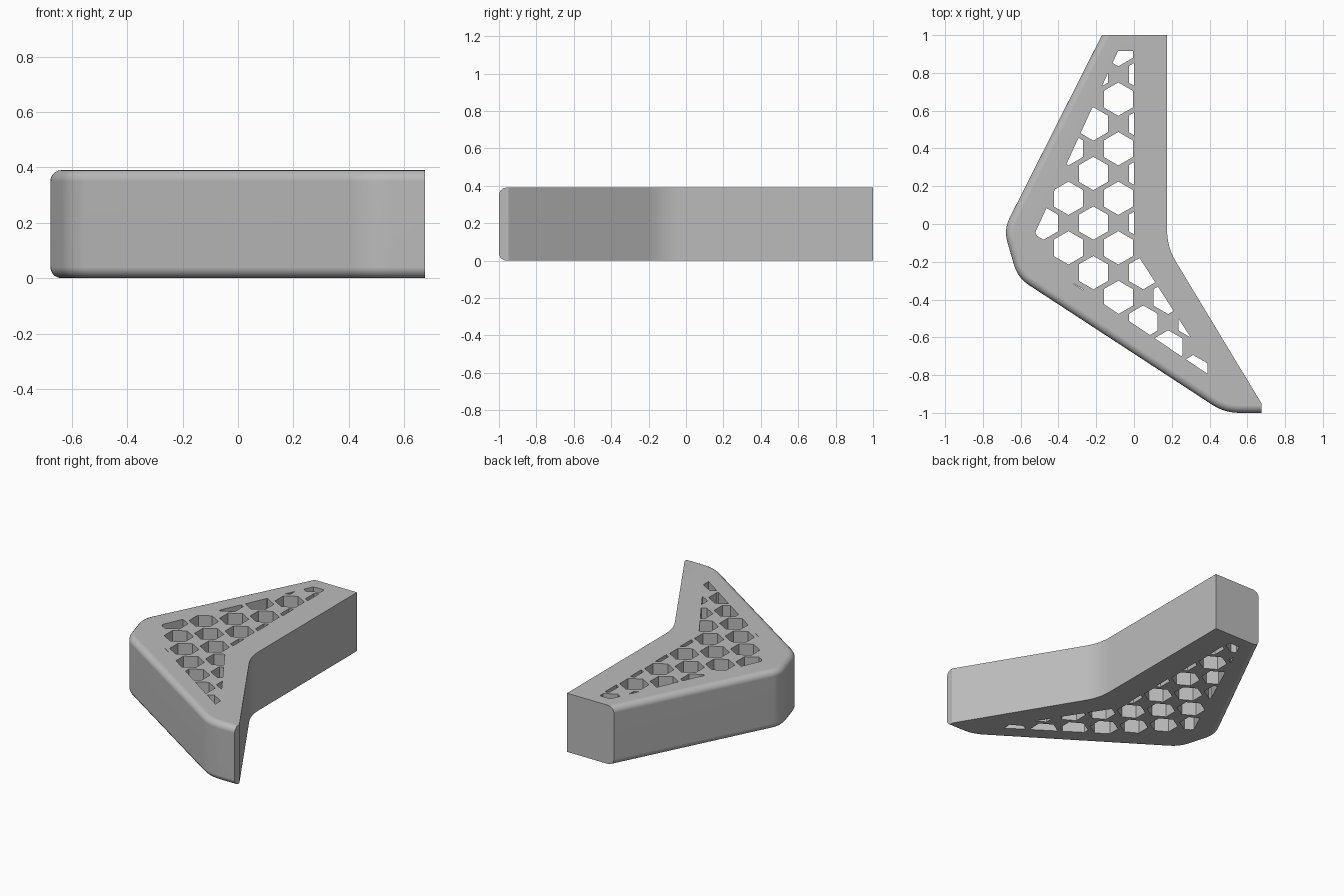
import bpy, bmesh, math
from mathutils import Vector

HEIGHT = 0.39
ROUND = 0.04

if "Cube" in bpy.data.objects:
    bpy.data.objects.remove(bpy.data.objects["Cube"])

grey = bpy.data.materials.new("plain grey")
grey.use_nodes = True
colour = (0.5, 0.5, 0.5, 1)
grey.diffuse_color = colour
grey.node_tree.nodes["Principled BSDF"].inputs["Base Color"].default_value = colour


def fillet(corners, steps=6):
    """Turn (x, y, setback) corners into an outline with rounded corners."""
    points = []
    for i, (x, y, setback) in enumerate(corners):
        c = Vector((x, y))
        if not setback:
            points.append(c)
            continue
        a = Vector(corners[i - 1][:2])
        b = Vector(corners[(i + 1) % len(corners)][:2])
        p = c + (a - c).normalized() * setback
        q = c + (b - c).normalized() * setback
        for k in range(steps + 1):
            t = k / steps
            points.append(p * (1 - t) ** 2 + c * 2 * t * (1 - t) + q * t * t)
    return points


def add_prism(bm, outline, z0, z1):
    base = bm.faces.new([bm.verts.new((p[0], p[1], z0)) for p in outline])
    top = bmesh.ops.extrude_face_region(bm, geom=[base])["geom"]
    bmesh.ops.translate(bm, vec=(0, 0, z1 - z0),
                        verts=[g for g in top if isinstance(g, bmesh.types.BMVert)])


def to_object(bm, name):
    bmesh.ops.recalc_face_normals(bm, faces=bm.faces)
    mesh = bpy.data.meshes.new(name)
    bm.to_mesh(mesh)
    bm.free()
    mesh.materials.append(grey)
    obj = bpy.data.objects.new(name, mesh)
    bpy.context.collection.objects.link(obj)
    return obj


def cut(obj, tool, operation):
    mod = obj.modifiers.new(operation.lower(), "BOOLEAN")
    mod.operation, mod.solver, mod.object = operation, "EXACT", tool
    bpy.context.view_layer.objects.active = obj
    bpy.ops.object.modifier_apply(modifier=mod.name)
    bpy.data.objects.remove(tool)


# Bent body
outline = fillet([
    (-0.17, 1, 0), (-0.69, -0.03, 0.07), (-0.615, -0.285, 0.07), (0.48, -1, 0.08),
    (0.675, -1, 0), (0.675, -0.95, 0), (0.175, -0.122, 0.09), (0.175, 1, 0)])
bm = bmesh.new()
add_prism(bm, outline, 0, HEIGHT)


def on_outer_rim(edge):
    """Horizontal edges on the outer side, from the back end to the front tip."""
    a, b = (v.co for v in edge.verts)
    mid = (a + b) / 2
    outer = mid.x < 0.175 - 0.6 * (mid.y + 0.1) - 0.2 if mid.y < -0.1 else mid.x < -0.1
    flat_front = max(a.y, b.y) < -0.99
    return abs(a.z - b.z) < 0.001 and min(a.y, b.y) < 0.99 and (outer or flat_front)


bmesh.ops.bevel(bm, geom=[e for e in bm.edges if on_outer_rim(e)], offset=ROUND,
                segments=5, profile=0.5, affect="EDGES", clamp_overlap=False)
body = to_object(bm, "bent_body")

# Honeycomb prisms in staggered rows
bm = bmesh.new()
for row in range(-7, 9):
    y = 0.005 + row * 0.1312
    for col in range(-3, 3):
        x = -0.215 + col * 0.264 + (row % 2) * 0.132
        hexagon = [(x + 0.0885 * math.sin(math.radians(60 * k)),
                    y + 0.0885 * math.cos(math.radians(60 * k))) for k in range(6)]
        add_prism(bm, hexagon, -0.1, HEIGHT + 0.1)
holes = to_object(bm, "honeycomb_cutter")
holes.hide_render = True

# Limit the honeycomb to the area inside a solid border
bm = bmesh.new()
add_prism(bm, [(-0.085, 0.915), (-0.398, 0.228), (-0.523, -0.045), (-0.51, -0.07),
               (-0.397, -0.22), (-0.345, -0.299), (0.42, -0.814), (0.42, -0.787),
               (0, -0.134), (0, 0.915)], -0.05, HEIGHT + 0.05)
border = to_object(bm, "border_cutter")
cut(holes, border, "INTERSECT")
cut(body, holes, "DIFFERENCE")

# Smooth the rounded rim, keep hole edges crisp
bpy.ops.object.select_all(action="DESELECT")
body.select_set(True)
bpy.context.view_layer.objects.active = body
bpy.ops.object.shade_smooth_by_angle(angle=math.radians(30))
weighted = body.modifiers.new("even_shading", "WEIGHTED_NORMAL")
weighted.keep_sharp = True
